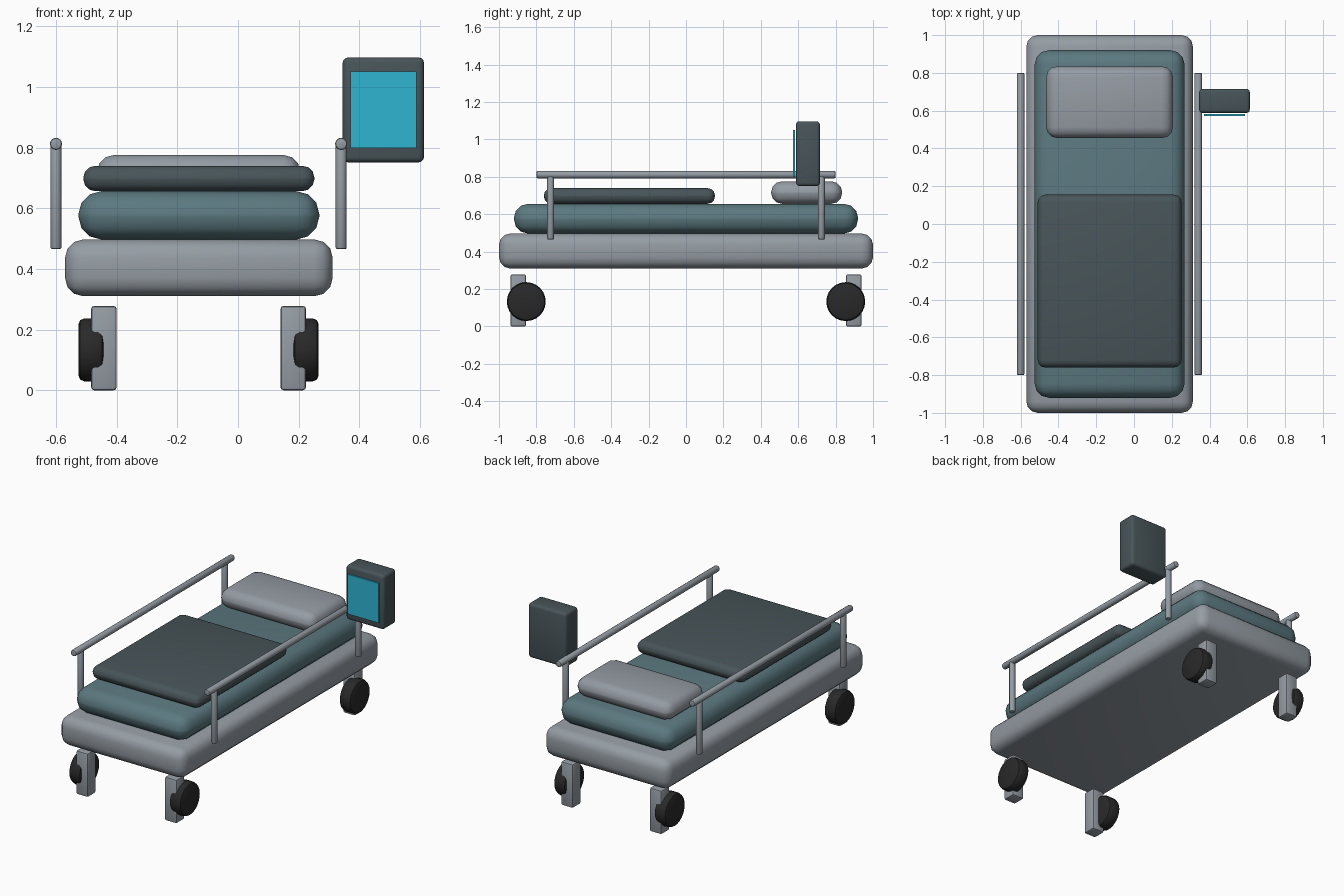
import bpy, math

cube = bpy.data.objects.get("Cube")
if cube:
    bpy.data.objects.remove(cube, do_unlink=True)

CX = -0.13  # centre line of the bed


def material(name, rgb):
    m = bpy.data.materials.new(name)
    m.use_nodes = True
    m.diffuse_color = (*rgb, 1)
    m.node_tree.nodes["Principled BSDF"].inputs["Base Color"].default_value = (*rgb, 1)
    return m


metal = material("grey metal", (0.30, 0.335, 0.37))
teal = material("muted teal", (0.105, 0.19, 0.215))
linen = material("pale grey linen", (0.30, 0.33, 0.37))
slate = material("dark slate", (0.065, 0.09, 0.10))
rubber = material("black rubber", (0.022, 0.022, 0.022))
cyan = material("screen cyan", (0.03, 0.46, 0.65))


def finish(name, mat, bevel, segments):
    ob = bpy.context.object
    ob.name = name
    ob.data.materials.append(mat)
    bpy.ops.object.transform_apply(location=False, rotation=True, scale=True)
    if bevel:
        mod = ob.modifiers.new("Rounded edges", "BEVEL")
        mod.width = bevel
        mod.segments = segments
        mod.limit_method = "ANGLE"
        mod.angle_limit = math.radians(40)
        bpy.ops.object.modifier_apply(modifier=mod.name)
        bpy.ops.object.shade_smooth_by_angle(angle=math.radians(35))
    return ob


def box(name, xs, ys, zs, mat, bevel=0, segments=3):
    spans = (xs, ys, zs)
    bpy.ops.mesh.primitive_cube_add(size=1, location=[sum(s) / 2 for s in spans])
    bpy.context.object.scale = [s[1] - s[0] for s in spans]
    return finish(name, mat, bevel, segments)


def rod(name, centre, radius, length, axis, mat, bevel, sides=16):
    turn = {"x": (0, math.pi / 2, 0), "y": (math.pi / 2, 0, 0), "z": (0, 0, 0)}[axis]
    bpy.ops.mesh.primitive_cylinder_add(vertices=sides, radius=radius, depth=length,
                                        location=centre, rotation=turn)
    return finish(name, mat, bevel, 2)


# Bed body and bedding
box("bed_frame", (-0.57, 0.312), (-1, 1), (0.31, 0.497), metal, 0.06)
box("mattress", (-0.526, 0.268), (-0.92, 0.92), (0.497, 0.656), teal, 0.075)
box("blanket", (-0.51, 0.252), (-0.76, 0.155), (0.656, 0.74), slate, 0.04)
box("pillow", (-0.465, 0.206), (0.455, 0.835), (0.656, 0.776), linen, 0.058)

for sx, side in ((-1, "right"), (1, "left")):
    # Side rail with two posts
    rail_x = CX + sx * 0.47
    rod(f"{side}_rail", (rail_x, 0, 0.812), 0.02, 1.6, "y", metal, 0.007)
    for sy, end in ((-1, "foot"), (1, "head")):
        rod(f"{side}_{end}_rail_post", (rail_x, sy * 0.724, 0.638), 0.018, 0.345,
            "z", metal, 0.005)
        # Caster leg and wheel
        leg_x, leg_y = CX + sx * 0.312, sy * 0.897
        box(f"{side}_{end}_leg", (leg_x - 0.042, leg_x + 0.042),
            (leg_y - 0.042, leg_y + 0.042), (0, 0.278), metal, 0.01, 2)
        rod(f"{side}_{end}_wheel", (CX + sx * 0.354, sy * 0.854, 0.133), 0.104, 0.084,
            "x", rubber, 0.02, 24)

# Bedside monitor
box("monitor_case", (0.345, 0.613), (0.588, 0.716), (0.751, 1.097), slate, 0.018)
box("monitor_screen", (0.37, 0.588), (0.573, 0.582), (0.798, 1.05), cyan)
